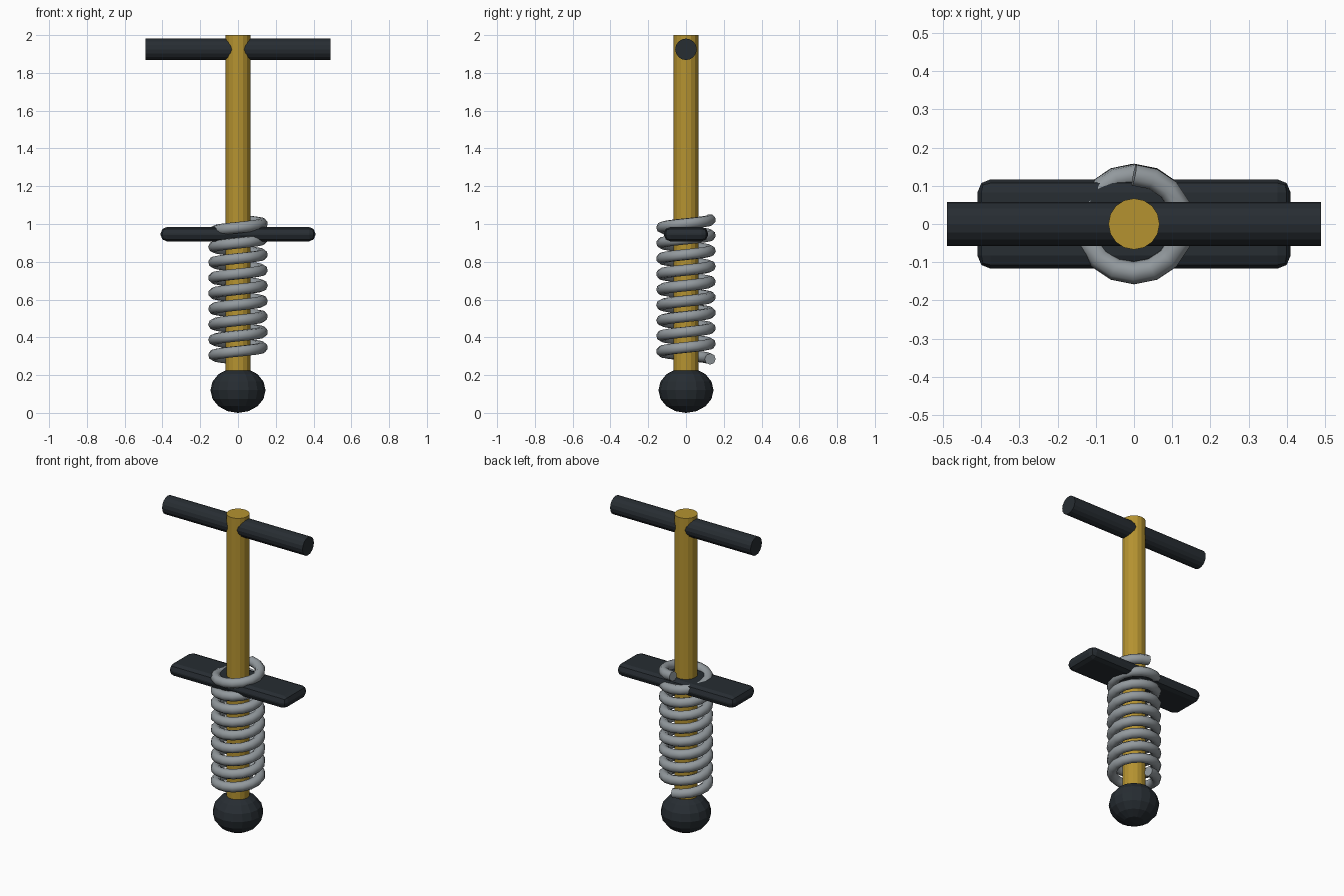
import bpy
from math import pi, cos, sin, radians

if "Cube" in bpy.data.objects:
    bpy.data.objects.remove(bpy.data.objects["Cube"])


def material(name, rgb):
    m = bpy.data.materials.new(name)
    m.diffuse_color = (*rgb, 1)
    m.use_nodes = True
    m.node_tree.nodes["Principled BSDF"].inputs["Base Color"].default_value = m.diffuse_color
    return m


gold = material("gold_paint", (0.46, 0.29, 0.03))
black = material("black_rubber", (0.02, 0.026, 0.032))
steel = material("steel", (0.29, 0.32, 0.34))


def finish(name, mat):
    ob = bpy.context.object
    ob.name = name
    ob.data.materials.append(mat)
    return ob


def rod(name, radius, length, loc, rot, mat):
    bpy.ops.mesh.primitive_cylinder_add(vertices=16, radius=radius, depth=length,
                                        location=loc, rotation=rot)
    return finish(name, mat)


# Upright pole and handlebar
rod("pole", 0.067, 1.78, (0, 0, 1.11), (0, 0, 0), gold)
rod("handlebar", 0.057, 0.98, (0, 0, 1.925), (0, pi / 2, 0), black)

# Rubber foot
bpy.ops.mesh.primitive_uv_sphere_add(segments=16, ring_count=8, radius=1, location=(0, 0, 0.12))
foot = finish("rubber_foot", black)
foot.scale = (0.146, 0.146, 0.12)

# Rounded foot plate
bpy.ops.mesh.primitive_cube_add(size=1, location=(0, 0, 0.946))
plate = finish("foot_plate", black)
plate.scale = (0.82, 0.234, 0.076)
bpy.ops.object.transform_apply(location=False, rotation=False, scale=True)
bevel = plate.modifiers.new("rounding", 'BEVEL')
bevel.width = 0.034
bevel.segments = 2

# Coil spring: nine turns, starting and ending at the back
TURNS, STEPS, R, Z0, Z1 = 9, 16, 0.128, 0.285, 1.022
curve = bpy.data.curves.new("spring", 'CURVE')
curve.dimensions = '3D'
curve.bevel_depth = 0.03
curve.bevel_resolution = 2
curve.use_fill_caps = True
path = curve.splines.new('POLY')
n = TURNS * STEPS
path.points.add(n)
for i, p in enumerate(path.points):
    a = pi / 2 + 2 * pi * i / STEPS
    p.co = (R * cos(a), R * sin(a), Z0 + (Z1 - Z0) * i / n, 1)
spring = bpy.data.objects.new("spring", curve)
bpy.context.collection.objects.link(spring)
bpy.ops.object.select_all(action='DESELECT')
spring.select_set(True)
bpy.context.view_layer.objects.active = spring
bpy.ops.object.convert(target='MESH')
spring = finish("spring", steel)
bpy.ops.object.shade_smooth_by_angle(angle=radians(50))
